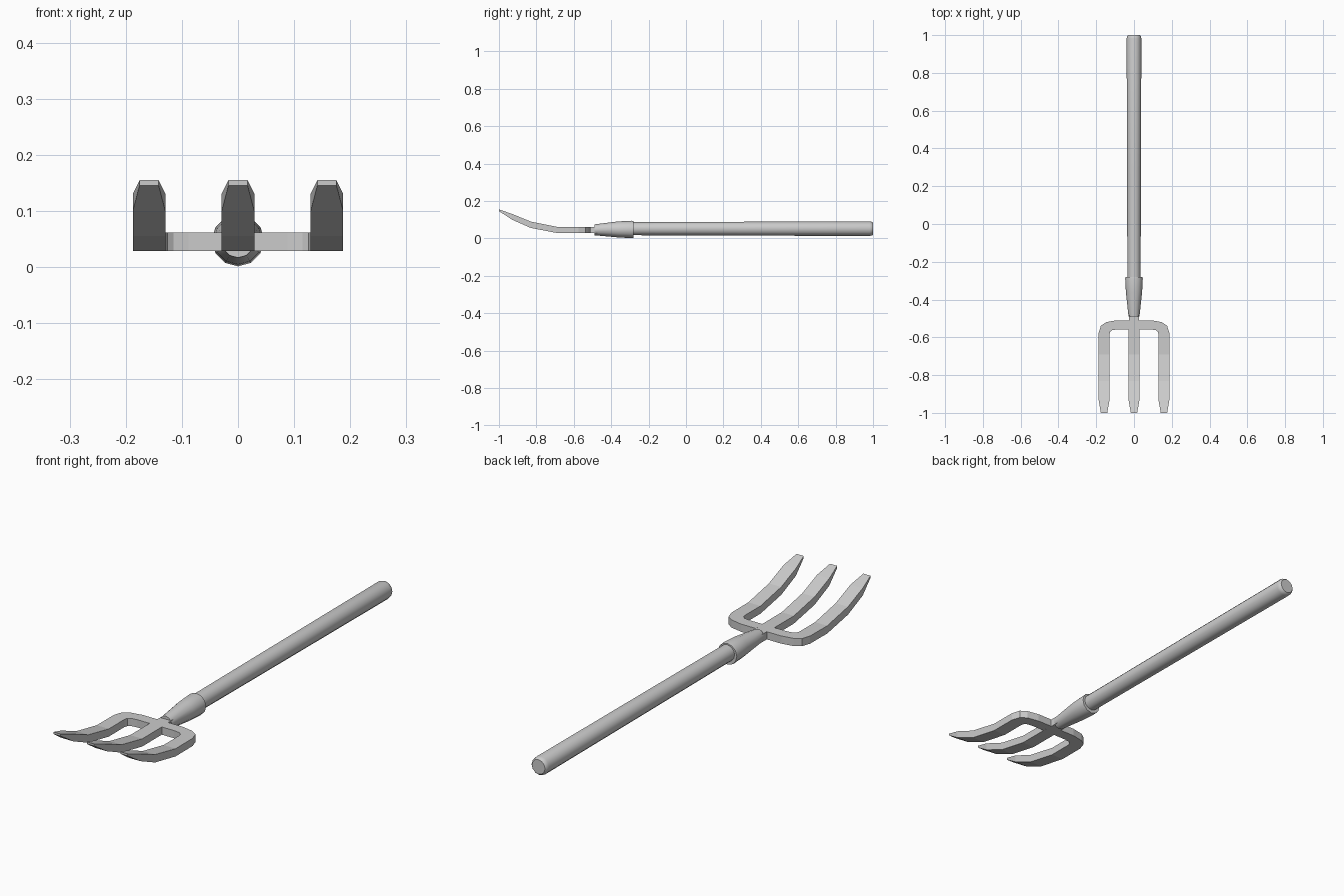
import bpy, bmesh
from math import sin, cos, pi, radians

if "Cube" in bpy.data.objects:
    bpy.data.objects.remove(bpy.data.objects["Cube"])


def finish(bm, name, smooth=None):
    bmesh.ops.recalc_face_normals(bm, faces=bm.faces)
    mesh = bpy.data.meshes.new(name)
    bm.to_mesh(mesh)
    bm.free()
    obj = bpy.data.objects.new(name, mesh)
    bpy.context.collection.objects.link(obj)
    if smooth:
        bpy.ops.object.select_all(action='DESELECT')
        obj.select_set(True)
        bpy.context.view_layer.objects.active = obj
        bpy.ops.object.shade_smooth_by_angle(angle=radians(smooth))
    return obj


def skin(rings):
    """Joins equal-sized rings of points into a capped tube."""
    bm = bmesh.new()
    loops = [[bm.verts.new(p) for p in ring] for ring in rings]
    n = len(loops[0])
    for a, b in zip(loops, loops[1:]):
        for i in range(n):
            j = (i + 1) % n
            bm.faces.new((a[i], a[j], b[j], b[i]))
    bm.faces.new(loops[0])
    bm.faces.new(loops[-1])
    return bm


def turned(name, profile, sides=12):
    """Round part along y; profile holds (y, radius, centre height)."""
    rings = [[(r * cos(2 * pi * i / sides), y, z + r * sin(2 * pi * i / sides))
              for i in range(sides)] for y, r, z in profile]
    return finish(skin(rings), name, 40)


def prong(name, stations):
    """Rectangular bar; stations hold inner xy, outer xy, bottom z, top z."""
    rings = [[(*a[:2], zb), (*b[:2], zb), (*b[2:], zt), (*a[2:], zt)]
             for a, b, zb, zt in
             [((ix, iy, ix, iy), (ox, oy, ox, oy), zb, zt)
              for ix, iy, ox, oy, zb, zt in stations]]
    return finish(skin(rings), name)


# Curved blade shared by all tines: y, half width, bottom z, top z
blade = [(-0.69, 0.029, 0.029, 0.062), (-0.83, 0.029, 0.056, 0.09),
         (-0.93, 0.029, 0.1, 0.131), (-1.0, 0.017, 0.146, 0.155)]


def blade_stations(x):
    return [(x - w, y, x + w, y, zb, zt) for y, w, zb, zt in blade]


# Wooden shaft with a softened end
turned("handle", [(-0.36, 0.034, 0.052), (-0.28, 0.035, 0.052),
                  (0.3, 0.037, 0.052), (0.982, 0.039, 0.052),
                  (0.995, 0.036, 0.052), (1.0, 0.031, 0.052)])

# Tapered socket
turned("socket", [(-0.49, 0.029, 0.046), (-0.36, 0.043, 0.048),
                  (-0.29, 0.0465, 0.048), (-0.28, 0.045, 0.048)])

# Centre tine with its tang running into the socket
prong("centre_tine", [(-0.026, -0.45, 0.026, -0.45, 0.029, 0.062),
                      (-0.026, -0.505, 0.026, -0.505, 0.029, 0.062),
                      (-0.029, -0.56, 0.029, -0.56, 0.029, 0.062)]
      + blade_stations(0))

# Outer tines with the rounded shoulder bar, mirrored across x
bar = [(0.025, -0.558, 0.025, -0.51), (0.088, -0.558, 0.095, -0.51),
       (0.115, -0.562, 0.148, -0.52), (0.126, -0.57, 0.175, -0.538),
       (0.13, -0.585, 0.187, -0.575)]
outer = prong("outer_tines", [(*s, 0.0292, 0.0622) for s in bar]
              + blade_stations(0.1585))
mirror = outer.modifiers.new("mirror", 'MIRROR')
mirror.use_axis = (True, False, False)
mirror.use_mirror_merge = False
